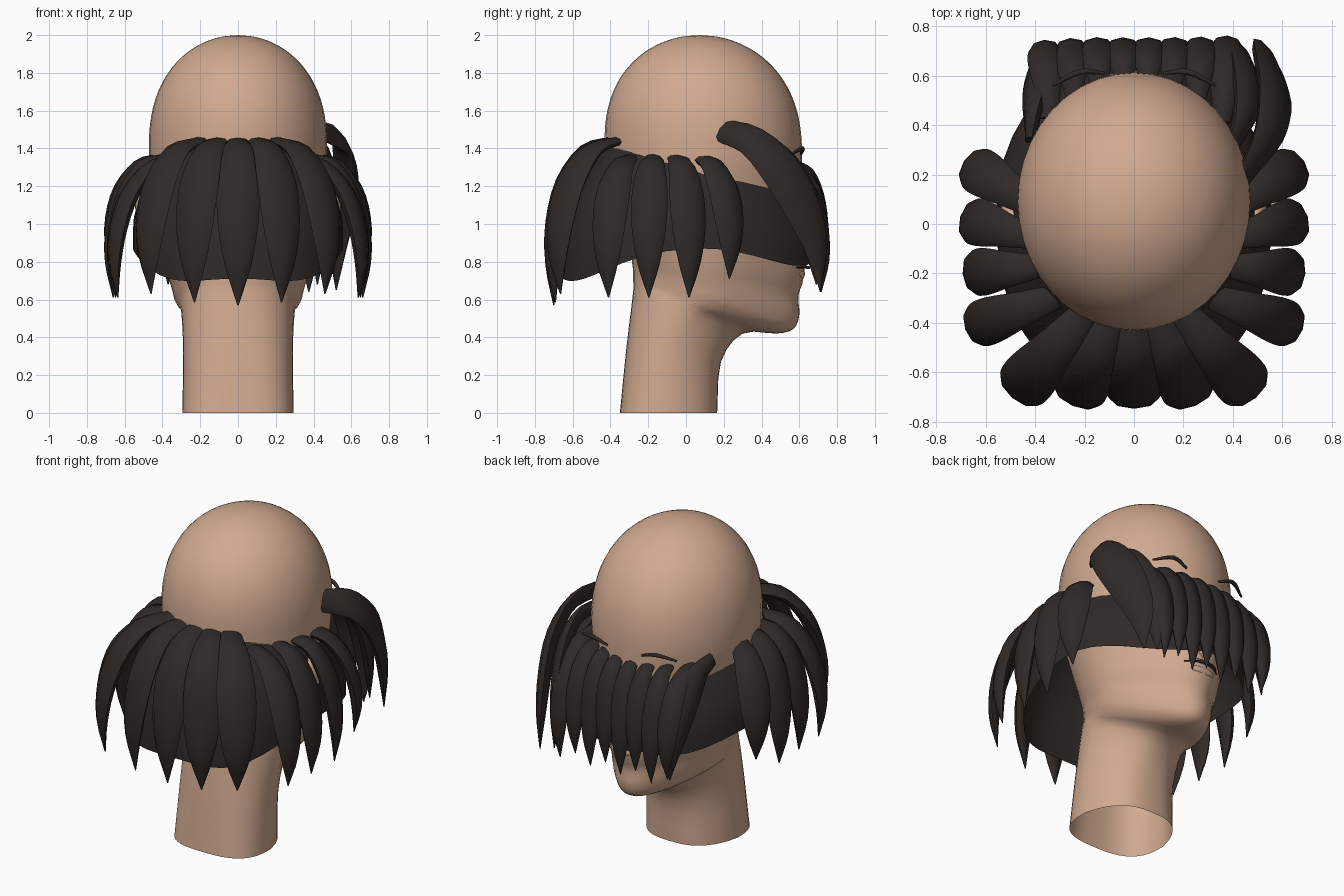
import bpy, math
from mathutils import Vector as V

if "Cube" in bpy.data.objects:
    bpy.data.objects.remove(bpy.data.objects["Cube"])


def material(name, color):
    m = bpy.data.materials.new(name)
    m.diffuse_color = (*color, 1)
    m.use_nodes = True
    m.node_tree.nodes["Principled BSDF"].inputs["Base Color"].default_value = m.diffuse_color
    return m


SKIN = material("skin", (0.64, 0.40, 0.28))
HAIR = material("hair", (0.029, 0.023, 0.020))
LIP = material("lip", (0.40, 0.19, 0.15))


def spline(pts, n):
    """Catmull-Rom resampling of a list of tuples, n steps per span."""
    p = [V(q) for q in pts]
    p = [2 * p[0] - p[1]] + p + [2 * p[-1] - p[-2]]
    out = []
    for i in range(1, len(p) - 2):
        a, b, c, d = p[i - 1:i + 3]
        for k in range(n):
            t = k / n
            out.append(0.5 * (2 * b + (c - a) * t + (2 * a - 5 * b + 4 * c - d) * t * t
                              + (3 * b - a - 3 * c + d) * t ** 3))
    return out + [p[-2]]


def smooth(ob, angle):
    bpy.ops.object.select_all(action='DESELECT')
    ob.select_set(True)
    bpy.context.view_layer.objects.active = ob
    bpy.ops.object.shade_smooth_by_angle(angle=math.radians(angle))


def loft(name, rings, mat, cap_start=False, cap_end=False, angle=60):
    n = len(rings[0])
    verts = [tuple(v) for r in rings for v in r]
    faces = [(i * n + j, i * n + (j + 1) % n, (i + 1) * n + (j + 1) % n, (i + 1) * n + j)
             for i in range(len(rings) - 1) for j in range(n)]
    if cap_start:
        faces.append(tuple(range(n - 1, -1, -1)))
    if cap_end:
        faces.append(tuple(range(len(verts) - n, len(verts))))
    me = bpy.data.meshes.new(name)
    me.from_pydata(verts, [], faces)
    me.update()
    ob = bpy.data.objects.new(name, me)
    bpy.context.collection.objects.link(ob)
    me.materials.append(mat)
    smooth(ob, angle)


def circle(p, u, w):
    """Eight-sided ellipse around p."""
    return [p + u * math.cos(k * math.pi / 4) + w * math.sin(k * math.pi / 4) for k in range(8)]


def spow(v, e):
    return math.copysign(abs(v) ** e, v)


# Neck and face: tilted sections (back y, back z, front y, front z, half width, front taper)
sections = [
    (-.35, 0, .165, 0, .295, .22), (-.315, .35, .185, .27, .29, .22),
    (-.28, .64, .30, .42, .30, .32), (-.28, .70, .48, .42, .315, .42),
    (-.28, .75, .57, .445, .335, .45), (-.285, .79, .60, .52, .35, .43),
    (-.29, .83, .595, .62, .37, .38), (-.30, .87, .625, .73, .39, .34),
    (-.35, 1.02, .63, .98, .43, .2), (-.42, 1.28, .615, 1.28, .467, .04)]
# Cranium: dome by rule
for i in range(10):
    q = math.sin(math.pi / 2 * i / 9)
    h = max(.004, math.sqrt(1 - q ** 2.35))
    z, cy = 1.4 + .6 * q, .092 - .02 * q
    sections.append((cy - .522 * h, z, cy + .522 * h, z, .472 * h, 0))
rings = []
for yb, zb, yf, zf, w, taper in spline(sections, 3):
    e = min(1, .7 + .3 * zb)
    ring = []
    for j in range(40):
        a = 2 * math.pi * j / 40
        s, c = spow(math.sin(a), e), spow(math.cos(a), e)
        f = (1 - c) / 2
        ring.append((w * s * (1 - taper * max(0, -c)), yb + (yf - yb) * f, zb + (zf - zb) * f))
    rings.append(ring)
loft("head", rings, SKIN, cap_end=True)


# Nose, lips and ears
def blob(name, loc, scale, mat):
    bpy.ops.mesh.primitive_uv_sphere_add(segments=20, ring_count=12, location=loc)
    ob = bpy.context.object
    ob.name = name
    ob.scale = scale
    ob.data.materials.append(mat)
    smooth(ob, 60)


blob("nose", (0, .63, .92), (.06, .06, .11), SKIN)
blob("lower_lip", (0, .60, .735), (.085, .03, .028), SKIN)
blob("upper_lip", (0, .605, .785), (.1, .035, .018), LIP)


# Thin tapered tubes: eyebrows and mouth line
def tube(name, pts, r):
    rings, path = [], spline(pts, 4)
    for i, p in enumerate(path):
        t = (path[min(i + 1, len(path) - 1)] - path[max(i - 1, 0)]).normalized()
        u = t.cross(V((0, 0, 1))).normalized()
        rr = r * (0.5 + 0.5 * math.sin(math.pi * i / (len(path) - 1)))
        rings.append(circle(p, rr * u, rr * u.cross(t)))
    loft(name, rings, HAIR, True, True)


tube("mouth_line", [(x * .06, .65 - .016 * x * x, .77) for x in range(-2, 3)], .008)
for side, s in (("left", -1), ("right", 1)):
    blob("ear_" + side, (s * .49, .03, 1.1), (.055, .08, .13), SKIN)
    tube("eyebrow_" + side, [(s * .12, .61, 1.37), (s * .22, .615, 1.4), (s * .33, .56, 1.37)], .012)

# Hair band: sheet wrapped round the head, keyed from back to front (angle fraction, top z, bottom z)
keys = spline([(0, 1.42, .71), (.2, 1.4, .71), (.5, 1.28, .87), (.8, 1.18, .78), (1, 1.25, .82)], 6)
half = len(keys)
rows = []
for k in range(6):
    v = k / 5
    b = math.sin(min(1, v * 1.3) * math.pi / 2)
    xw, yb, yf = .462 + .095 * b, -.42 - .23 * b, .61 + .08 * b
    row = []
    for i, (f, top, bot) in enumerate(keys + keys[-2:0:-1]):
        a = math.pi * f
        e = 1 - .2 * b * (f < .5)
        s, c = spow(math.sin(a), e), spow(math.cos(a), e)
        y = .06 + (c * (yb - .06) if c > 0 else -c * (yf - .06))
        row.append((xw * s * (1 if i < half else -1), y, top + (bot - top) * v))
    rows.append(row)
loft("hair_band", rows, HAIR)

# Width and thickness along a strand, root to tip
PROFILE = [(.5, .022), (.76, .035), (1, .042), (.96, .04), (.64, .03), (.03, .003)]


def strand(name, path, width, wdir=None, normal=None):
    pts, prof = spline(path, 3), spline(PROFILE, 3)
    rings = []
    for i, p in enumerate(pts):
        t = (pts[min(i + 1, len(pts) - 1)] - pts[max(i - 1, 0)]).normalized()
        w = wdir or t.cross(normal).normalized()
        rings.append(circle(p, w * prof[i][0] * width, t.cross(w).normalized() * prof[i][1]))
    loft(name, rings, HAIR, True, True, 50)


def drop(name, root, tip, width):
    """Strand that springs outward from the root and hangs down to the tip."""
    r, d = V(root), V(tip) - V(root)
    path = [(r.x + d.x * f, r.y + d.y * f, r.z + d.z * g)
            for f, g in ((0, 0), (.45, .06), (.8, .25), (.99, .5), (1.05, .75), (1, 1))]
    strand(name, path, width, wdir=V((-d.y, d.x, 0)).normalized())


# Back strands
for k in range(-2, 3):
    drop(f"back_strand_{k + 3}", (.1 * k, -.40 + .01 * k * k, 1.44),
         (.23 * k, -.70 + .009 * k * k, .57 + .015 * k * k), .112)

# Side strands, mirrored
for s, side in ((-1, "left"), (1, "right")):
    for i in range(4):
        rx = .42 - .03 * (i - 2) ** 2
        drop(f"side_strand_{side}_{i + 1}", (s * rx, -.29 + .118 * i, 1.35),
             (s * (.66 - .012 * abs(i - 2)), -.41 + .213 * i, .61 + .1 * (i == 3)), .095)

# Fringe strands across the face
for i in range(8):
    x = -.36 + .105 * i
    ry = .09 + .5 * math.sqrt(1 - (x / .49) ** 2)
    drop(f"fringe_strand_{i + 1}", (x * .95, ry, 1.3 + .1 * max(0, x)),
         (x, .715 - .1 * max(0, -x - .2), .69 - .05 * (i % 2)), .072)


# Swept fringe strands: run along the temple, then fall
def swept(name, root, tip, bow, width, side):
    r, d = V(root), V(tip) - V(root)
    path = [(r.x + d.x * f + side * bow * math.sin(math.pi * f), r.y + d.y * f, r.z + d.z * g)
            for f, g in ((0, 0), (.33, .07), (.61, .25), (.82, .48), (.96, .73), (1, 1))]
    strand(name, path, width, normal=V((side, .7, 0)))


swept("swept_strand_outer", (.43, .17, 1.5), (.52, .71, .65), .09, .12, 1)
swept("swept_strand_inner", (.40, .32, 1.44), (.42, .71, .68), .05, .1, 1)
swept("swept_strand_left", (-.42, .34, 1.32), (-.37, .69, .68), .005, .09, -1)
